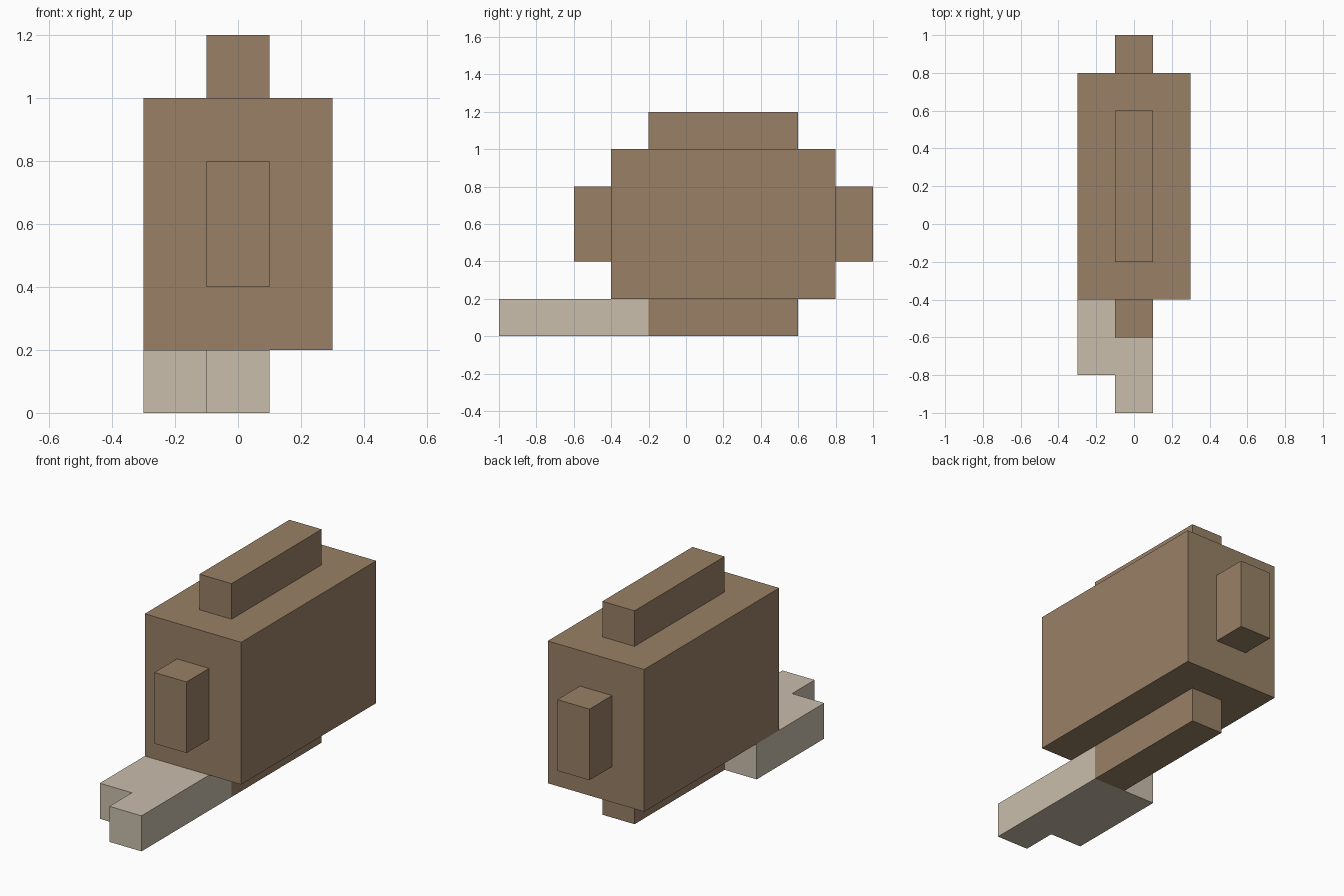
import bpy
import bmesh

cube = bpy.data.objects.get("Cube")
if cube:
    bpy.data.objects.remove(cube, do_unlink=True)


def make_material(name, rgb):
    mat = bpy.data.materials.new(name)
    mat.use_nodes = True
    color = (*rgb, 1)
    mat.diffuse_color = color
    mat.node_tree.nodes["Principled BSDF"].inputs["Base Color"].default_value = color
    return mat


brown = make_material("brown", (0.314, 0.216, 0.133))
beige = make_material("beige", (0.584, 0.515, 0.413))


def prism(name, outline, bottom, top, mat):
    """Extrude a flat outline in x and y from bottom to top."""
    bm = bmesh.new()
    base = bm.faces.new([bm.verts.new((x, y, bottom)) for x, y in outline])
    result = bmesh.ops.extrude_face_region(bm, geom=[base])
    raised = [v for v in result["geom"] if isinstance(v, bmesh.types.BMVert)]
    bmesh.ops.translate(bm, verts=raised, vec=(0, 0, top - bottom))
    bmesh.ops.recalc_face_normals(bm, faces=bm.faces[:])
    mesh = bpy.data.meshes.new(name)
    bm.to_mesh(mesh)
    bm.free()
    mesh.materials.append(mat)
    obj = bpy.data.objects.new(name, mesh)
    bpy.context.collection.objects.link(obj)
    return obj


def block(name, half_width, front, back, bottom, top, mat):
    w = half_width
    return prism(name, [(-w, front), (w, front), (w, back), (-w, back)], bottom, top, mat)


# Main body
block("body", 0.3, -0.4, 0.8, 0.2, 1.0, brown)

# Ridges above and below, bumps at the front and back
for name, bottom in (("top_ridge", 1.0), ("bottom_ridge", 0.0)):
    block(name, 0.1, -0.2, 0.6, bottom, bottom + 0.2, brown)
for name, front in (("front_bump", -0.6), ("back_bump", 0.8)):
    block(name, 0.1, front, front + 0.2, 0.4, 0.8, brown)

# Stepped tongue that lies on the ground in front
prism("tongue", [(-0.3, -0.2), (-0.3, -0.8), (-0.1, -0.8), (-0.1, -1.0),
                 (0.1, -1.0), (0.1, -0.2)], 0.0, 0.2, beige)
